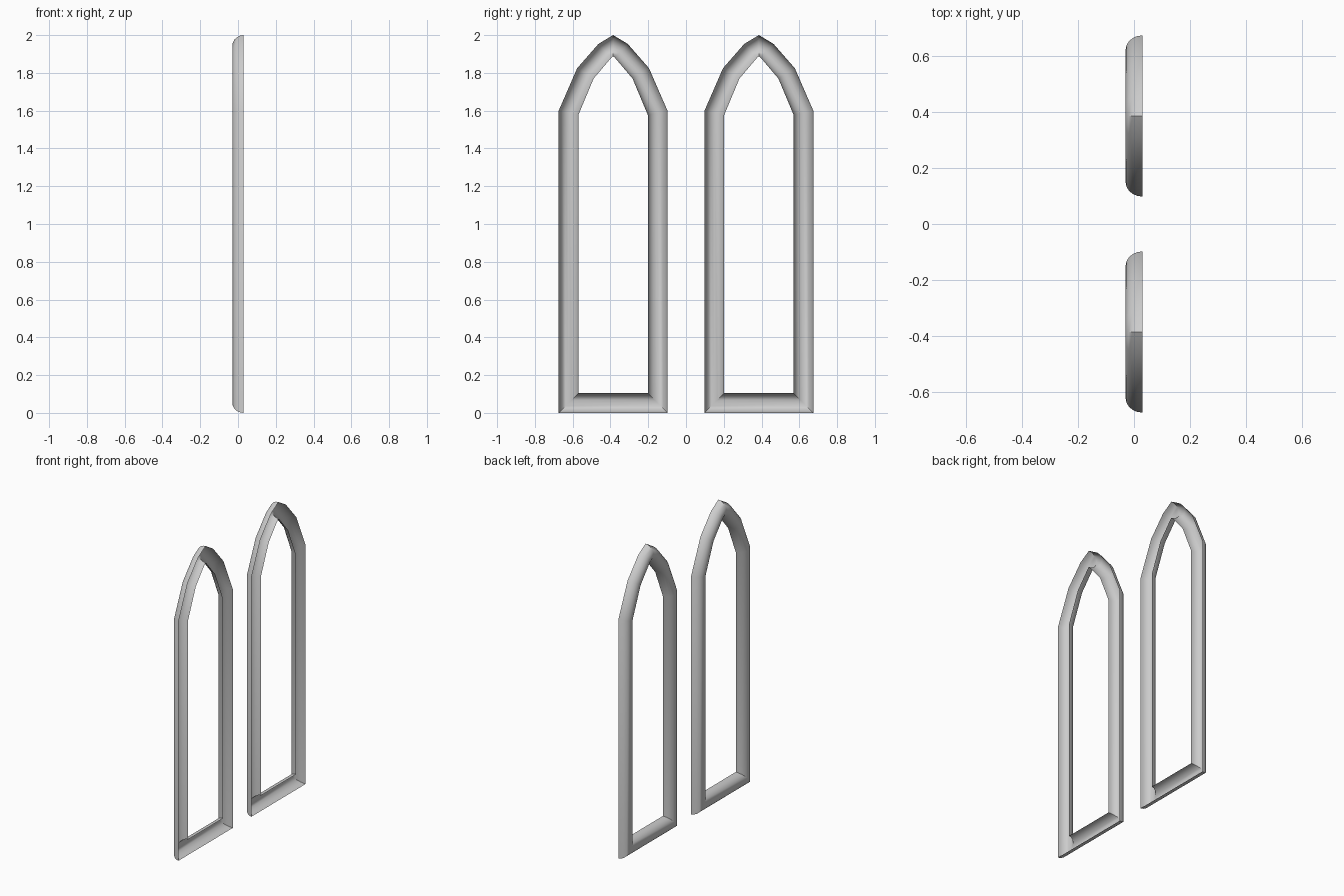
import bpy
import bmesh
import math
from mathutils import Vector

cube = bpy.data.objects.get("Cube")
if cube:
    bpy.data.objects.remove(cube, do_unlink=True)

# Plain grey finish
grey = bpy.data.materials.new("light_grey")
grey.use_nodes = True
color = (0.6, 0.6, 0.6, 1)
grey.diffuse_color = color
grey.node_tree.nodes["Principled BSDF"].inputs["Base Color"].default_value = color

HALF_DEPTH = 0.03
STEPS = 10

# Half of the pointed arch, bottom corner to apex: outer and inner (y, z)
OUTER = [(0.288, 0), (0.288, 1.6), (0.19, 1.825), (0.078, 1.953), (0, 2)]
INNER = [(0.184, 0.104), (0.184, 1.577), (0.103, 1.77), (0.008, 1.882), (0, 1.888)]


def mirrored_loop(half):
    """Close a half outline into a full counter-clockwise loop."""
    return half + [(-y, z) for y, z in reversed(half[:-1])]


def arch_frame(name, center_y):
    """Sweep a half-round channel, open towards +x, around the arch."""
    bm = bmesh.new()
    rings = []
    for outer, inner in zip(mirrored_loop(OUTER), mirrored_loop(INNER)):
        a, b = Vector(outer), Vector(inner)
        ring = []
        for k in range(STEPS + 1):
            angle = math.pi * k / STEPS
            p = (a + b) / 2 + (a - b) / 2 * math.cos(angle)
            x = HALF_DEPTH - 2 * HALF_DEPTH * math.sin(angle)
            ring.append(bm.verts.new((x, p.x, p.y)))
        rings.append(ring)
    for ring, following in zip(rings, rings[1:] + rings[:1]):
        for k in range(STEPS):
            bm.faces.new((ring[k], ring[k + 1], following[k + 1], following[k]))
    mesh = bpy.data.meshes.new(name)
    bm.to_mesh(mesh)
    bm.free()
    mesh.materials.append(grey)
    obj = bpy.data.objects.new(name, mesh)
    obj.location.y = center_y
    bpy.context.collection.objects.link(obj)
    bpy.ops.object.select_all(action="DESELECT")
    obj.select_set(True)
    bpy.context.view_layer.objects.active = obj
    bpy.ops.object.shade_smooth_by_angle(angle=math.radians(35))


# Two matching window frames
arch_frame("front_window_frame", -0.386)
arch_frame("back_window_frame", 0.386)
